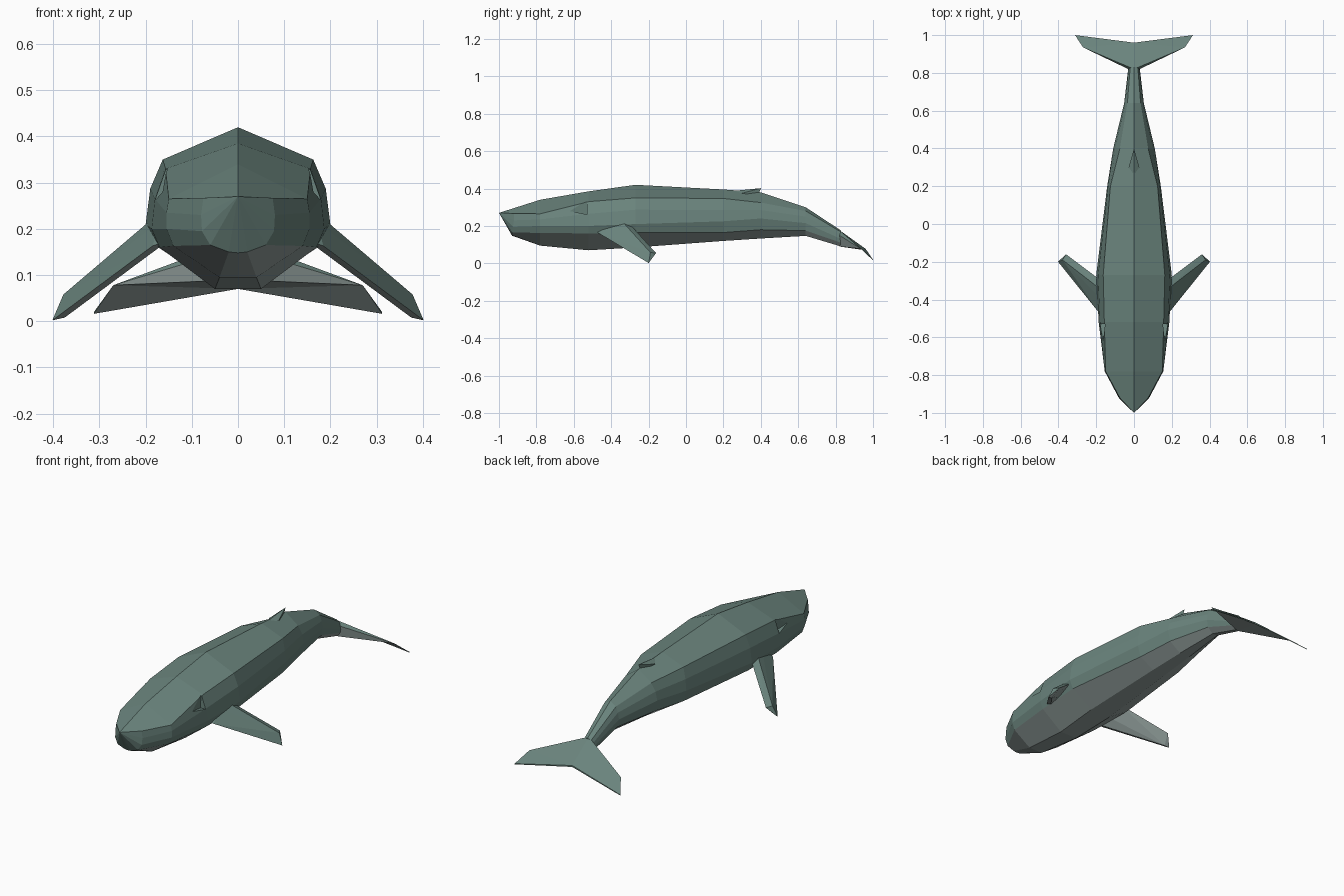
import bpy, bmesh

if "Cube" in bpy.data.objects:
    bpy.data.objects.remove(bpy.data.objects["Cube"])


def material(name, rgb):
    m = bpy.data.materials.new(name)
    m.diffuse_color = (*rgb, 1)
    m.use_nodes = True
    m.node_tree.nodes["Principled BSDF"].inputs["Base Color"].default_value = m.diffuse_color
    return m


skin = material("slate green skin", (0.145, 0.231, 0.205))
pale = material("pale grey underside", (0.285, 0.345, 0.332))


def part(name, points, faces=None, mirror=True):
    """Flat-faced mesh (convex hull if no faces are given), mirrored across x."""
    bm = bmesh.new()
    vs = [bm.verts.new(p) for p in points]
    if faces:
        for f in faces:
            bm.faces.new([vs[i] for i in f])
    else:
        bmesh.ops.convex_hull(bm, input=vs)
    bmesh.ops.recalc_face_normals(bm, faces=bm.faces)
    me = bpy.data.meshes.new(name)
    bm.to_mesh(me)
    bm.free()
    ob = bpy.data.objects.new(name, me)
    bpy.context.collection.objects.link(ob)
    me.materials.append(skin)
    me.materials.append(pale)
    if mirror:
        mod = ob.modifiers.new("mirror", 'MIRROR')
        mod.use_clip = True
        mod.merge_threshold = 0.0005
    return ob


def paint_underside(ob, limit):
    """Pale colour on faces that look downwards."""
    for p in ob.data.polygons:
        p.material_index = int(p.normal.z < limit)


# Body: half rings of (x, z) from the back ridge down to the keel
sections = [
    (-0.78, [(0, .34), (.15, .265), (.155, .235), (.155, .20), (.14, .163), (.04, .095)]),
    (-0.52, [(0, .385), (.157, .33), (.18, .265), (.187, .20), (.17, .16), (.05, .07)]),
    (-0.27, [(0, .42), (.163, .35), (.19, .287), (.20, .21), (.18, .165), (.06, .085)]),
    (0.20, [(0, .395), (.125, .347), (.137, .285), (.142, .225), (.125, .165), (.04, .12)]),
    (0.40, [(0, .38), (.075, .325), (.10, .285), (.11, .24), (.095, .18), (.03, .133)]),
    (0.64, [(0, .30), (.035, .28), (.046, .25), (.052, .215), (.045, .175), (.015, .147)]),
    (0.83, [(0, .175), (.02, .167), (.028, .15), (.03, .13), (.025, .11), (.01, .09)]),
]
# Snout ring slopes back from the tip
points = [(0, -1, .27), (.075, -.92, .267), (.08, -.92, .23), (.078, -.925, .195),
          (.06, -.93, .165), (.02, -.93, .15), (0, -.93, .148)]
for y, ring in sections:
    points += [(x, y, z) for x, z in ring] + [(0, y, ring[-1][1])]
N = 7
faces = [(0, i, i + 1) for i in range(1, N - 1)]
for r in range(len(sections)):
    for i in range(N - 1):
        a = r * N + i
        faces.append((a, a + 1, a + N + 1, a + N))
faces.append(tuple(range(len(points) - N, len(points))))
body = part("body", points, faces)

# Belly colour: the strips below the lower side line
for p in body.data.polygons:
    if all(v % N >= 4 for v in p.vertices) and len(p.vertices) == 4:
        p.material_index = 1

# Eye notches cut into the sides of the head
notch = part("eye_notch_cutter",
             [(.168, -.65, .285), (.149, -.53, .262), (.153, -.53, .335),
              (.23, -.53, .262), (.23, -.53, .335), (.23, -.65, .285)])
notch.hide_render = True
notch.hide_viewport = True
cut = body.modifiers.new("eye notches", 'BOOLEAN')
cut.operation = 'DIFFERENCE'
cut.solver = 'EXACT'
cut.object = notch

# Tail flukes
flukes = part("tail_flukes",
              [(0, .82, .178), (0, .82, .09), (.03, .82, .15),
               (.27, .935, .078), (.312, 1.0, .02), (0, .96, .078), (0, .96, .07),
               (.312, 1.0, .016)],
              [(0, 2, 3), (0, 3, 5), (3, 4, 5), (1, 3, 2), (1, 6, 3), (3, 6, 7),
               (3, 7, 4), (4, 7, 6, 5)])
paint_underside(flukes, -0.15)

# Flippers
flippers = part("flippers",
                [(.15, -.48, .175), (.185, -.47, .163), (.16, -.31, .22), (.197, -.33, .212),
                 (.17, -.40, .215), (.18, -.38, .165),
                 (.402, -.20, .002), (.36, -.16, .055), (.378, -.19, .058), (.375, -.205, .008)])
paint_underside(flippers, -0.2)

# Dorsal fin
part("dorsal_fin",
     [(0, .26, .388), (.028, .30, .375), (-.028, .30, .375), (0, .40, .402), (0, .385, .36)],
     mirror=False)
